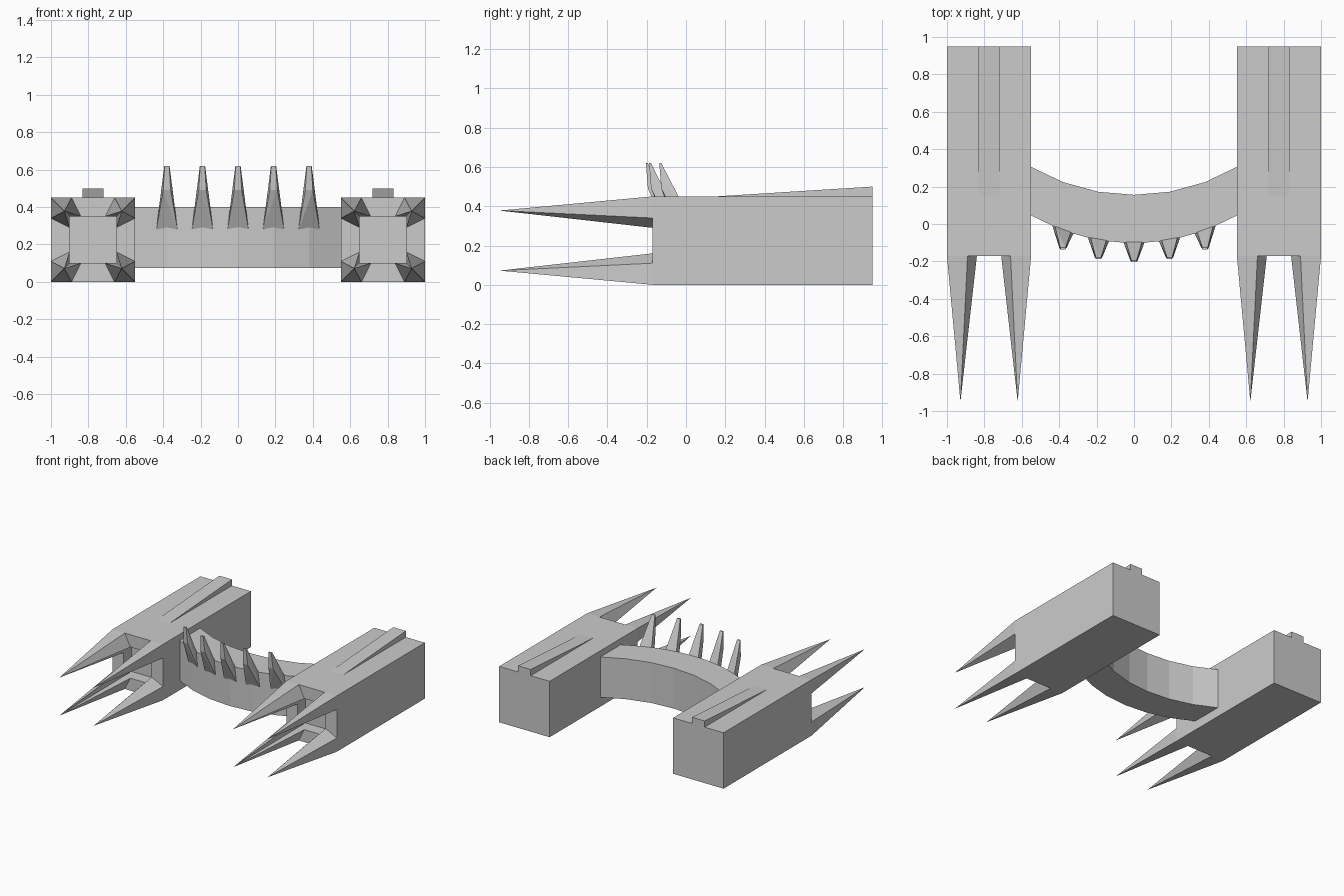
import bpy, bmesh
from mathutils import Vector

if "Cube" in bpy.data.objects:
    bpy.data.objects.remove(bpy.data.objects["Cube"])

CX, CZ, H = 0.775, 0.225, 0.225      # housing centre and half size
FRONT, BACK, TIP = -0.17, 0.95, -0.95


def make(name, verts, faces=None, mirror=False):
    """Mesh object from points; without faces the convex hull is used."""
    bm = bmesh.new()
    vs = [bm.verts.new(v) for v in verts]
    if faces:
        for f in faces:
            bm.faces.new([vs[i] for i in f])
    else:
        bmesh.ops.convex_hull(bm, input=vs)
    bmesh.ops.recalc_face_normals(bm, faces=bm.faces)
    me = bpy.data.meshes.new(name)
    bm.to_mesh(me)
    bm.free()
    ob = bpy.data.objects.new(name, me)
    bpy.context.collection.objects.link(ob)
    if mirror:
        ob.modifiers.new("Mirror", 'MIRROR')
    return ob


# Side housings: long square box with a shallow square recess in the front
def square(h, y):
    return [(CX + sx * h, y, CZ + sz * h)
            for sx, sz in ((-1, -1), (1, -1), (1, 1), (-1, 1))]


rings = [square(H, BACK), square(H, FRONT), square(0.125, FRONT), square(0.125, FRONT + 0.1)]
faces = [(0, 1, 2, 3), (12, 13, 14, 15)]
for r in range(3):
    for i in range(4):
        j = (i + 1) % 4
        faces.append((r * 4 + i, r * 4 + j, r * 4 + 4 + j, r * 4 + 4 + i))
make("side_housing", [v for r in rings for v in r], faces, mirror=True)

# Prongs: L-shaped base on each front corner, drawn out to a point
L = [(0, 0), (0.11, 0), (0.16, 0.1), (0.1, 0.1), (0.1, 0.16), (0, 0.11)]
for sx, xn in ((-1, "inner"), (1, "outer")):
    for sz, zn in ((-1, "lower"), (1, "upper")):
        pts = [(CX + sx * (H - a), FRONT, CZ + sz * (H - b)) for a, b in L]
        pts.append((CX + sx * (H - 0.072), TIP, CZ + sz * (H - 0.072)))
        fs = [(i, (i + 1) % 6, 6) for i in range(6)] + [tuple(range(6))]
        make(f"prong_{xn}_{zn}", pts, fs, mirror=True)

# Wedge rails on top of the housings
make("top_rail", [(CX + s * 0.056, y, z) for s in (-1, 1)
                  for y, z in ((0.12, 0.448), (BACK, 0.5), (BACK, 0.44), (0.12, 0.43))],
     mirror=True)

# Curved bridge bar
curve = [(-0.56, 0.05), (-0.38, -0.036), (-0.19, -0.088), (0, -0.104),
         (0.19, -0.088), (0.38, -0.036), (0.56, 0.05)]
verts, faces = [], []
for x, y in curve:
    verts += [(x, y, 0.075), (x, y, 0.4), (x, y + 0.26, 0.4), (x, y + 0.26, 0.075)]
n = len(curve)
for s in range(n - 1):
    for i in range(4):
        j = (i + 1) % 4
        faces.append((s * 4 + i, s * 4 + j, s * 4 + 4 + j, s * 4 + 4 + i))
faces += [(0, 1, 2, 3), tuple(n * 4 - 4 + i for i in range(4))]
make("bridge_bar", verts, faces)

# Spikes along the front of the bar, curling upward
# (half width, forward offset, height)
profile = [(0.057, 0, 0.275), (0.042, 0, 0.4), (0.02, -0.09, 0.49), (0.012, -0.1, 0.62),
           (0.014, -0.09, 0.62)]
for k in range(1, n - 1):
    x, y = curve[k]
    slope = (curve[k + 1][1] - curve[k - 1][1]) / (curve[k + 1][0] - curve[k - 1][0])
    make(f"spike_{k}", [(x + s * w, y + d + (s * w * slope if d == 0 else 0) + (0.008 if d == 0 else 0), z)
                        for w, d, z in profile for s in (-1, 1)])
